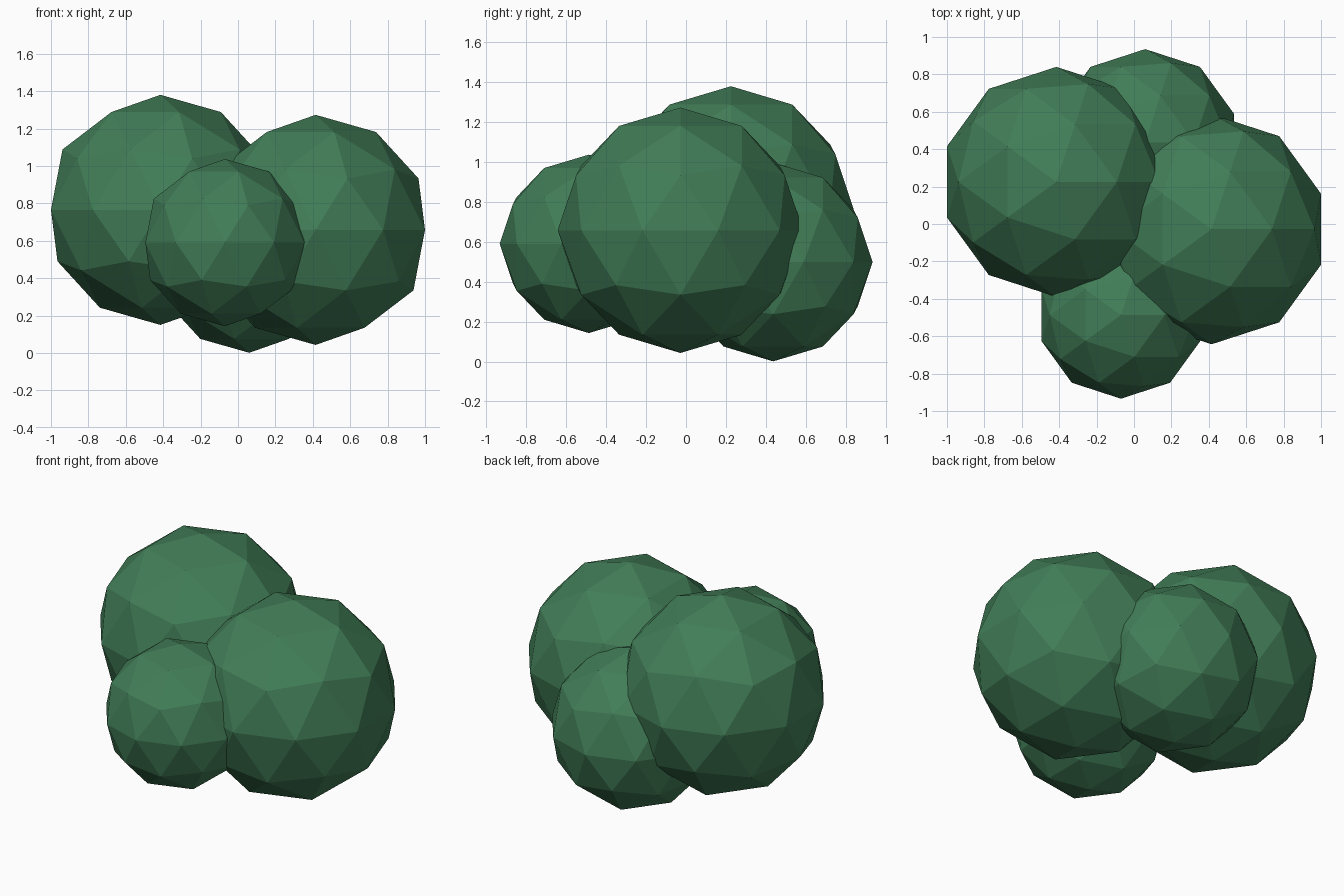
import bpy

if "Cube" in bpy.data.objects:
    bpy.data.objects.remove(bpy.data.objects["Cube"])

# Single leaf colour
green = bpy.data.materials.new("leaf green")
green.diffuse_color = (0.053, 0.205, 0.095, 1.0)
green.use_nodes = True
green.node_tree.nodes["Principled BSDF"].inputs["Base Color"].default_value = green.diffuse_color

# Foliage clumps: name, centre, radius
clumps = [
    ("left_foliage_clump", (-0.415, 0.225, 0.765), 0.615),
    ("right_foliage_clump", (0.415, -0.028, 0.658), 0.615),
    ("front_foliage_clump", (-0.07, -0.487, 0.59), 0.447),
    ("back_foliage_clump", (0.06, 0.437, 0.499), 0.498),
]

# Each clump is a flat-shaded, 80-face icosphere overlapping its neighbours
for name, centre, radius in clumps:
    bpy.ops.mesh.primitive_ico_sphere_add(subdivisions=2, radius=radius, location=centre)
    clump = bpy.context.object
    clump.name = name
    clump.data.materials.append(green)
    bpy.ops.object.shade_flat()
